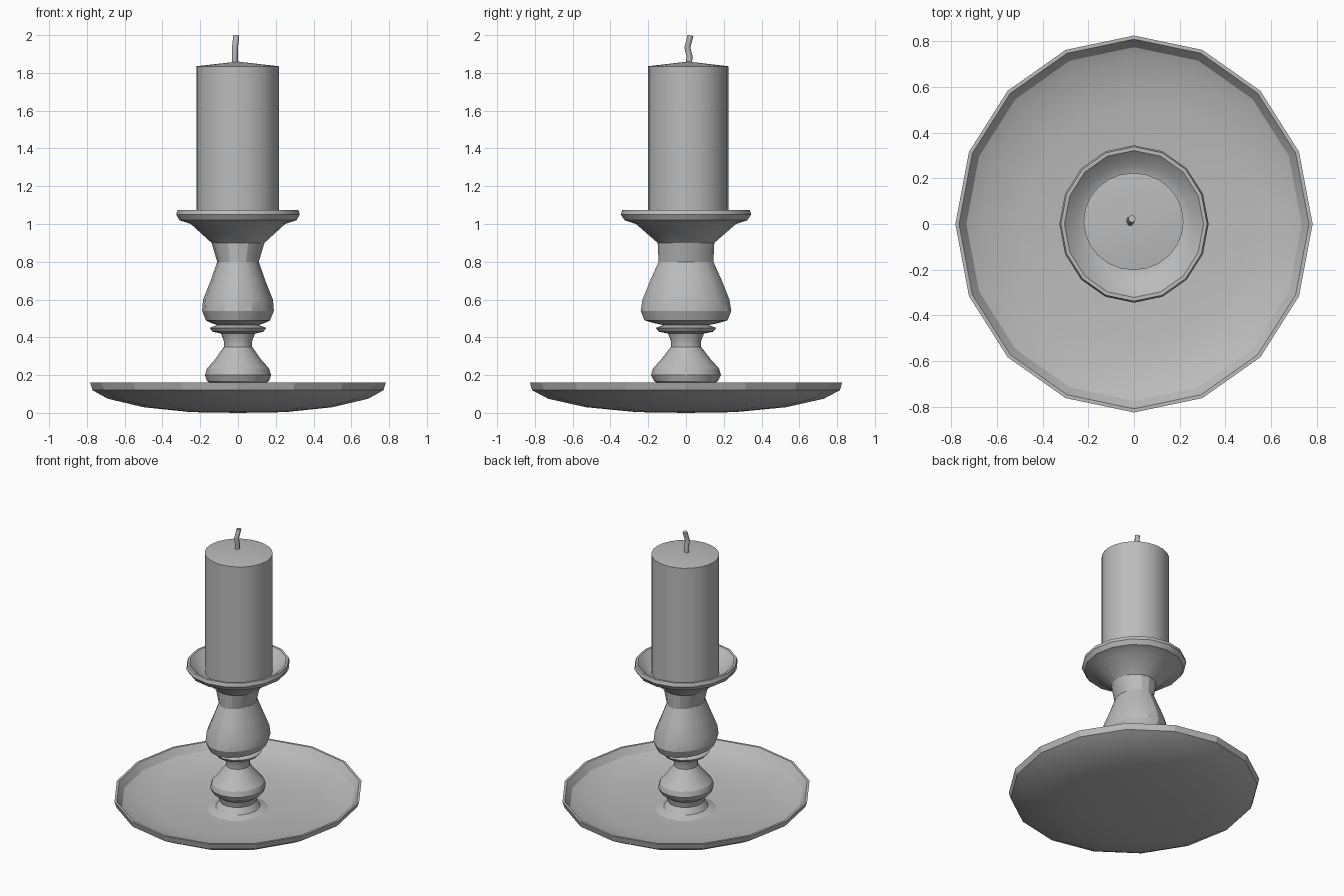
import bpy, bmesh, math
from mathutils import Vector

cube = bpy.data.objects.get("Cube")
if cube:
    bpy.data.objects.remove(cube, do_unlink=True)

grey = bpy.data.materials.new("plain_grey")
grey.use_nodes = True
COLOUR = (0.5, 0.5, 0.5, 1)
grey.diffuse_color = COLOUR
grey.node_tree.nodes["Principled BSDF"].inputs["Base Color"].default_value = COLOUR


def finish(name, bm, angle):
    bmesh.ops.recalc_face_normals(bm, faces=bm.faces)
    mesh = bpy.data.meshes.new(name)
    bm.to_mesh(mesh)
    bm.free()
    mesh.materials.append(grey)
    obj = bpy.data.objects.new(name, mesh)
    bpy.context.collection.objects.link(obj)
    bpy.ops.object.select_all(action="DESELECT")
    obj.select_set(True)
    bpy.context.view_layer.objects.active = obj
    bpy.ops.object.shade_smooth_by_angle(angle=math.radians(angle))
    return obj


def bridge(bm, lower, upper):
    n = len(lower)
    for i in range(n):
        j = (i + 1) % n
        bm.faces.new((lower[i], lower[j], upper[j], upper[i]))


def turned(name, profile, sides, centre=(0, 0), angle=30):
    """Revolve (x radius, y radius, height) rows; both ends close to a point."""
    bm = bmesh.new()
    rings = []
    for rx, ry, z in profile[1:-1]:
        turns = [2 * math.pi * i / sides for i in range(sides)]
        rings.append([bm.verts.new((centre[0] + rx * math.cos(a),
                                    centre[1] + ry * math.sin(a), z)) for a in turns])
    for low, high in zip(rings, rings[1:]):
        bridge(bm, low, high)
    for ring, row in ((rings[0], profile[0]), (rings[-1], profile[-1])):
        tip = bm.verts.new((*centre, row[2]))
        for i in range(sides):
            bm.faces.new((ring[i], ring[(i + 1) % sides], tip))
    return finish(name, bm, angle)


# Shallow drip plate
turned("drip_plate", [
    (0, 0, 0), (.25, .26, .004), (.5, .53, .03), (.69, .73, .075), (.77, .815, .12),
    (.783, .826, .16), (.767, .81, .16), (.735, .775, .115), (.67, .71, .085),
    (.5, .53, .055), (.2, .21, .04), (0, 0, .04)], 16, angle=20)

# Turned stem with the candle cup
turned("stem_and_cup", [
    (0, 0, .035), (.19, .2, .042), (.14, .15, .06), (.115, .12, .1), (.125, .13, .14),
    (.165, .17, .17), (.175, .185, .2), (.165, .175, .235), (.12, .13, .285),
    (.075, .08, .35), (.075, .08, .38), (.09, .095, .42), (.135, .145, .43),
    (.15, .16, .45), (.11, .12, .465), (.14, .17, .475), (.17, .22, .49),
    (.19, .24, .54), (.185, .23, .6), (.145, .19, .7), (.11, .145, .8),
    (.14, .15, .9), (.25, .265, 1.0), (.31, .325, 1.02), (.327, .345, 1.05),
    (.32, .338, 1.075), (.305, .322, 1.075), (.25, .265, 1.02), (.2, .21, 1.0),
    (0, 0, 1.0)], 16, angle=25)

# Candle with a slightly raised top
turned("candle", [(0, 0, 1.0), (.219, .213, 1.0), (.219, .213, 1.835), (0, 0, 1.86)],
       24, (-.002, .011))

# Bent wick
bm = bmesh.new()
rings = []
for point in [(-.016, .016, 1.845), (-.017, .018, 1.89), (-.016, .007, 1.935),
              (-.012, .017, 1.97), (-.009, .023, 1.998)]:
    rings.append([bm.verts.new(Vector(point) + .016 * Vector(
        (math.cos(a), math.sin(a), -.15 * math.sin(a) if point[2] > 1.99 else 0)))
        for a in (i * math.tau / 8 for i in range(8))])
for low, high in zip(rings, rings[1:]):
    bridge(bm, low, high)
bm.faces.new(rings[0])
bm.faces.new(rings[-1])
finish("wick", bm, 50)
